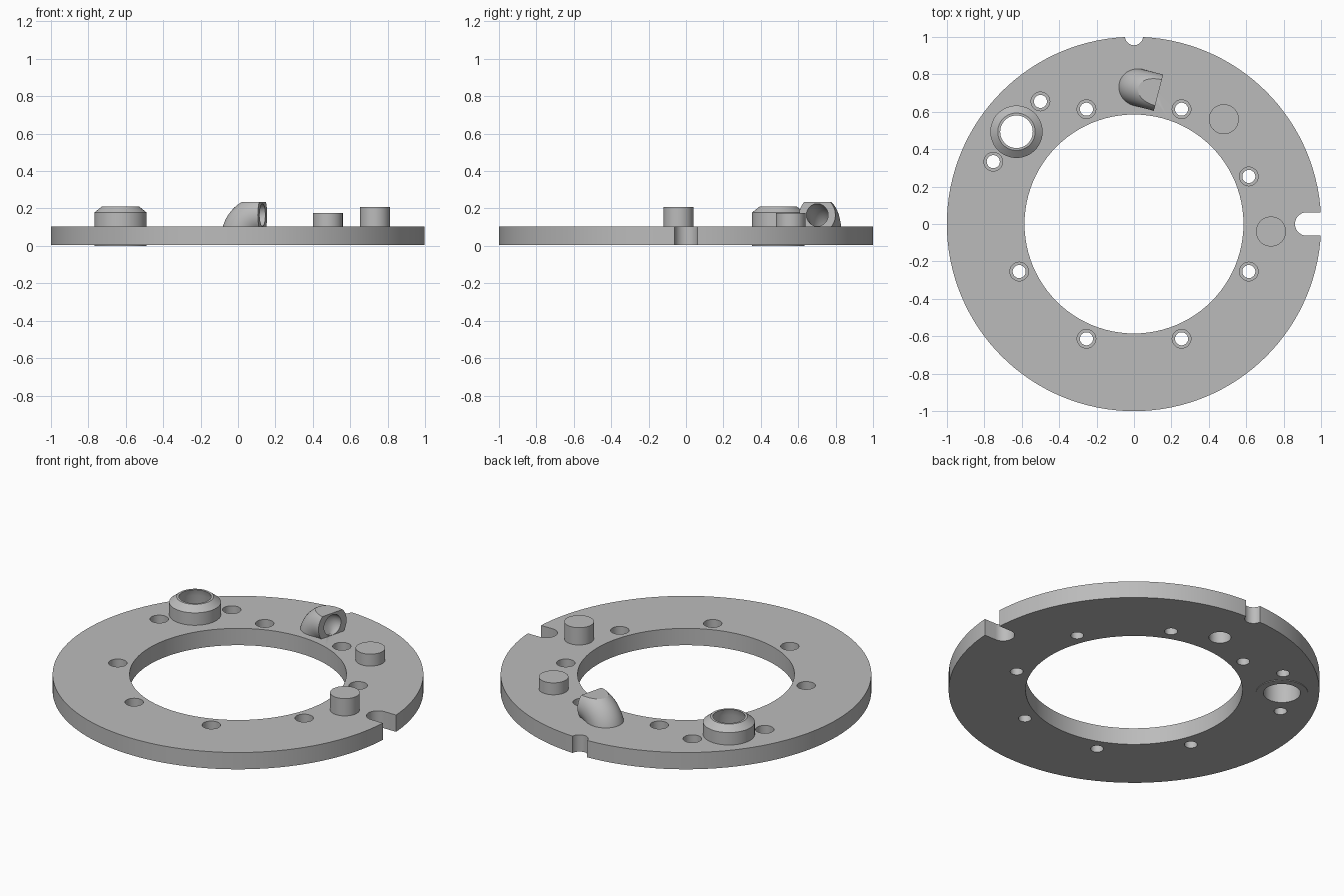
import bpy, bmesh
from math import sin, cos, pi, radians, atan2
from mathutils import Vector

cube = bpy.data.objects.get("Cube")
if cube:
    bpy.data.objects.remove(cube, do_unlink=True)

grey = bpy.data.materials.new("grey metal")
grey.use_nodes = True
grey.diffuse_color = (0.5, 0.5, 0.5, 1)
grey.node_tree.nodes["Principled BSDF"].inputs["Base Color"].default_value = (0.5, 0.5, 0.5, 1)

BOTTOM, TOP = 0.004, 0.104


def loft(bm, rings, closed=False):
    """Skin a list of point loops; cap the ends or join last to first."""
    loops = [[bm.verts.new(p) for p in ring] for ring in rings]
    pairs = list(zip(loops, loops[1:]))
    if closed:
        pairs.append((loops[-1], loops[0]))
    else:
        bm.faces.new(loops[0])
        bm.faces.new(loops[-1])
    for a, b in pairs:
        n = len(a)
        for i in range(n):
            j = (i + 1) % n
            bm.faces.new((a[i], a[j], b[j], b[i]))


def lathe(bm, profile, x=0, y=0, seg=48, closed=False):
    """Turn (radius, height) points about a vertical axis."""
    loft(bm, [[(x + r * cos(2 * pi * i / seg), y + r * sin(2 * pi * i / seg), z)
               for i in range(seg)] for r, z in profile], closed)


def slot(bm, centre, radius, angle):
    """Round-ended slot running outward through the rim."""
    outline = [(radius * cos(t), radius * sin(t))
               for t in (pi / 2 + pi * i / 24 for i in range(25))]
    outline += [(0.3, -radius), (0.3, radius)]
    ca, sa = cos(angle), sin(angle)
    loft(bm, [[((centre + u) * ca - v * sa, (centre + u) * sa + v * ca, z)
               for u, v in outline] for z in (-0.1, 0.3)])


def bent_pipe(bm, radius, start_z, overshoot=0, seg=48, steps=24):
    """Pipe that rises, then bends to run level, in the elbow's position."""
    base, bend, axis_z = Vector((0.01, 0.733, 0)), 0.125, 0.165
    out = Vector((0.968, -0.25, 0)).normalized()
    side, up = Vector((-out.y, out.x, 0)), Vector((0, 0, 1))
    stations = [(base + up * start_z, 0)]
    for i in range(steps + 1):
        t = pi / 2 * i / steps
        stations.append((base + out * bend * (1 - cos(t))
                         + up * (axis_z - bend + bend * sin(t)), t))
    if overshoot:
        stations.append((stations[-1][0] + out * overshoot, pi / 2))
    rings = []
    for c, t in stations:
        across = out * cos(t) - up * sin(t)
        rings.append([c + (across * cos(a) + side * sin(a)) * radius
                      for a in (2 * pi * i / seg for i in range(seg))])
    loft(bm, rings)


def make(name, bm):
    bmesh.ops.recalc_face_normals(bm, faces=bm.faces)
    mesh = bpy.data.meshes.new(name)
    bm.to_mesh(mesh)
    bm.free()
    mesh.materials.append(grey)
    obj = bpy.data.objects.new(name, mesh)
    bpy.context.collection.objects.link(obj)
    return obj


def activate(obj):
    bpy.ops.object.select_all(action='DESELECT')
    obj.select_set(True)
    bpy.context.view_layer.objects.active = obj


def subtract(obj, cutter):
    activate(obj)
    mod = obj.modifiers.new("cut", 'BOOLEAN')
    mod.operation, mod.solver, mod.object = 'DIFFERENCE', 'EXACT', cutter
    bpy.ops.object.modifier_apply(modifier=mod.name)
    bpy.data.objects.remove(cutter, do_unlink=True)


BOSS = (-0.628, 0.493)

# Ring plate
bm = bmesh.new()
lathe(bm, [(1, BOTTOM), (1, TOP)], seg=128)
plate = make("ring_plate", bm)

# Plate openings: centre, counterbored holes, rim slots, boss seat, elbow bore
bm = bmesh.new()
lathe(bm, [(0.585, -0.1), (0.585, 0.3)], seg=96)
holes = [(0.664 * cos(a), 0.664 * sin(a))
         for a in (radians(22.5 + 45 * k) for k in range(8) if k != 3)]
holes += [(-0.5, 0.655), (-0.752, 0.333)]
for x, y in holes:
    lathe(bm, [(0.035, -0.1), (0.035, 0.045), (0.05, 0.045), (0.05, 0.3)], x, y, 32)
slot(bm, 0.922, 0.062, 0)
slot(bm, 1.003, 0.048, pi / 2)
lathe(bm, [(0.12, -0.1), (0.12, 0.3)], *BOSS)
bent_pipe(bm, 0.06, -0.1, 0.05)
subtract(plate, make("plate_cutter", bm))

# Hollow boss with a chamfered top
bm = bmesh.new()
lathe(bm, [(0.1, 0), (0.14, 0), (0.14, 0.178), (0.1, 0.21), (0.087, 0.21), (0.1, 0.17)],
      *BOSS, closed=True)
boss = make("hollow_boss", bm)

# Elbow outlet, flattened on top, with a bent bore
bm = bmesh.new()
bent_pipe(bm, 0.1, 0.03)
cut = bmesh.ops.bisect_plane(bm, geom=bm.verts[:] + bm.edges[:] + bm.faces[:],
                             plane_co=(0, 0, 0.235), plane_no=(0, 0, 1), clear_outer=True)
bmesh.ops.holes_fill(bm, edges=[e for e in bm.edges if e.is_boundary], sides=0)
elbow = make("elbow_outlet", bm)
bm = bmesh.new()
bent_pipe(bm, 0.06, -0.1, 0.05)
subtract(elbow, make("elbow_cutter", bm))

# Locating pegs
pegs = []
for name, x, y, top in (("short_peg", 0.48, 0.56, 0.175), ("tall_peg", 0.732, -0.04, 0.207)):
    bm = bmesh.new()
    lathe(bm, [(0.08, 0.05), (0.08, top)], x, y)
    pegs.append(make(name, bm))

for obj in [plate, boss, elbow] + pegs:
    activate(obj)
    bpy.ops.object.shade_smooth_by_angle(angle=radians(25))
